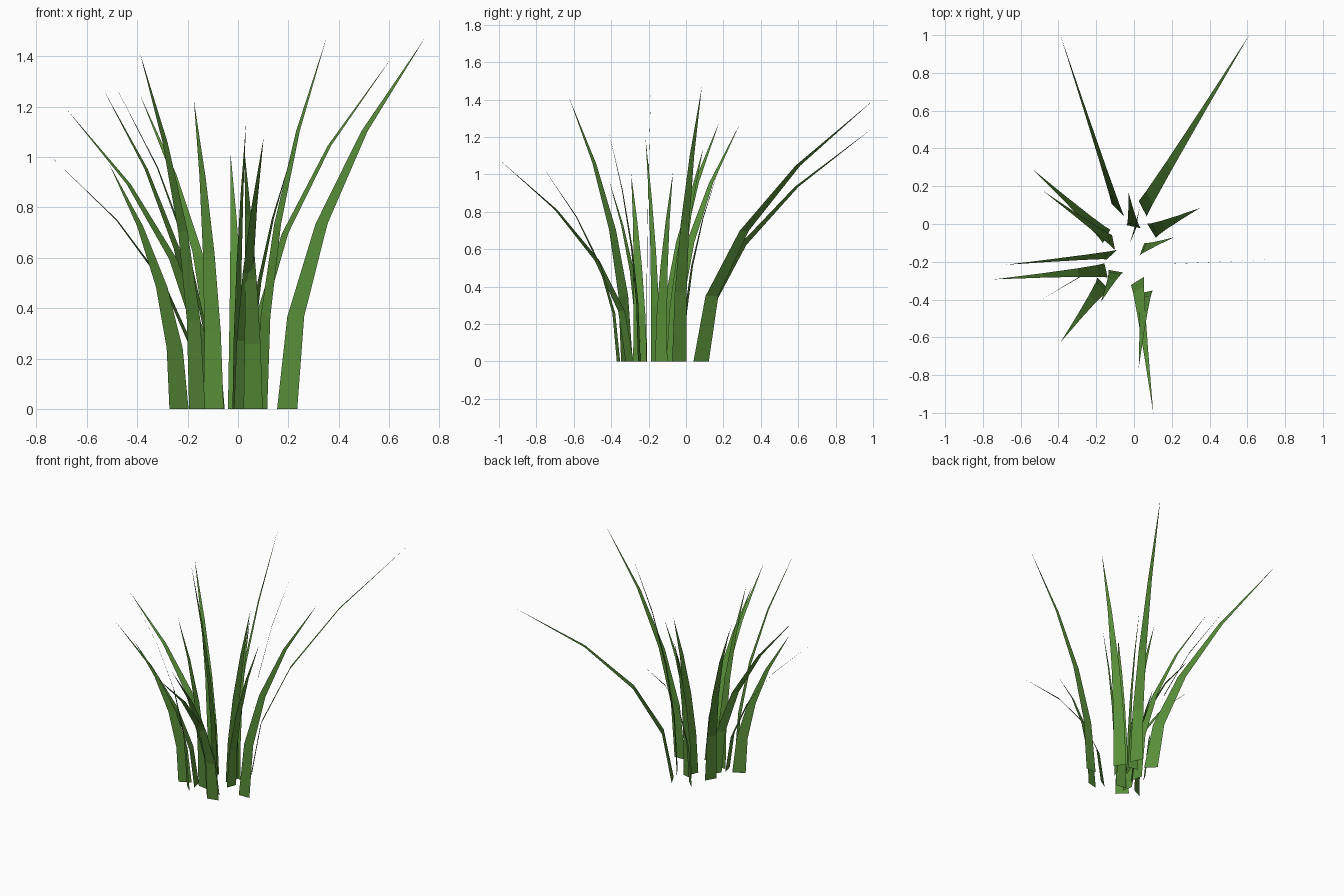
import bpy
from mathutils import Vector

green = bpy.data.materials.new("leaf_green")
green.diffuse_color = (0.098, 0.275, 0.04, 1)

SEGMENTS = 4


def blade(name, a, b, tip):
    """Flat tapering strip from base edge a-b (on the ground), bending quadratically to the tip."""
    a, b, tip = Vector((*a, 0)), Vector((*b, 0)), Vector(tip)
    mid, half = (a + b) / 2, (b - a) / 2
    lean = tip - mid
    verts, faces = [], []
    for i in range(SEGMENTS):
        t = i / SEGMENTS
        c = mid + Vector((lean.x * t * t, lean.y * t * t, lean.z * t))
        w = 1 - t ** 1.3
        verts += [c - half * w, c + half * w]
        if i:
            k = 2 * i
            faces.append((k - 2, k - 1, k + 1, k))
    verts.append(tip)
    n = len(verts) - 1
    faces.append((n - 2, n - 1, n))
    mesh = bpy.data.meshes.new(name)
    mesh.from_pydata(verts, [], faces)
    mesh.materials.append(green)
    bpy.context.collection.objects.link(bpy.data.objects.new(name, mesh))


# Base edge ends (x, y) and tip (x, y, z) of each blade
blades = [
    # left side
    ((-0.157, -0.208), (-0.139, -0.283), (-0.74, -0.293, 1.0)),
    ((-0.143, -0.187), (-0.090, -0.137), (-0.68, -0.216, 1.19)),
    ((-0.272, -0.268), (-0.196, -0.230), (-0.51, -0.412, 0.97)),
    ((-0.165, -0.100), (-0.125, -0.030), (-0.535, 0.288, 1.27)),
    ((-0.116, -0.058), (-0.100, -0.138), (-0.485, 0.178, 1.28)),
    # front
    ((-0.194, -0.285), (-0.130, -0.347), (-0.388, -0.625, 1.41)),
    ((-0.135, -0.243), (-0.057, -0.257), (-0.175, -0.412, 1.225)),
    ((0.022, -0.370), (0.098, -0.352), (0.025, -0.76, 1.03)),
    ((-0.016, -0.323), (0.053, -0.280), (0.102, -1.0, 1.08)),
    # right side
    ((0.155, -0.213), (0.235, -0.210), (0.74, -0.187, 1.47)),
    ((0.030, -0.166), (0.055, -0.100), (0.213, -0.07, 1.01)),
    ((0.070, 0.002), (0.116, -0.074), (0.35, 0.085, 1.47)),
    # back and middle
    ((0.025, 0.122), (0.067, 0.040), (0.61, 1.0, 1.395)),
    ((-0.118, 0.105), (-0.053, 0.042), (-0.388, 0.995, 1.245)),
    ((-0.040, -0.006), (0.035, -0.022), (-0.03, 0.172, 1.02)),
    ((-0.022, -0.104), (0.012, -0.020), (0.032, 0.092, 1.14)),
]
for i, spec in enumerate(blades, 1):
    blade(f"grass_blade_{i}", *spec)
